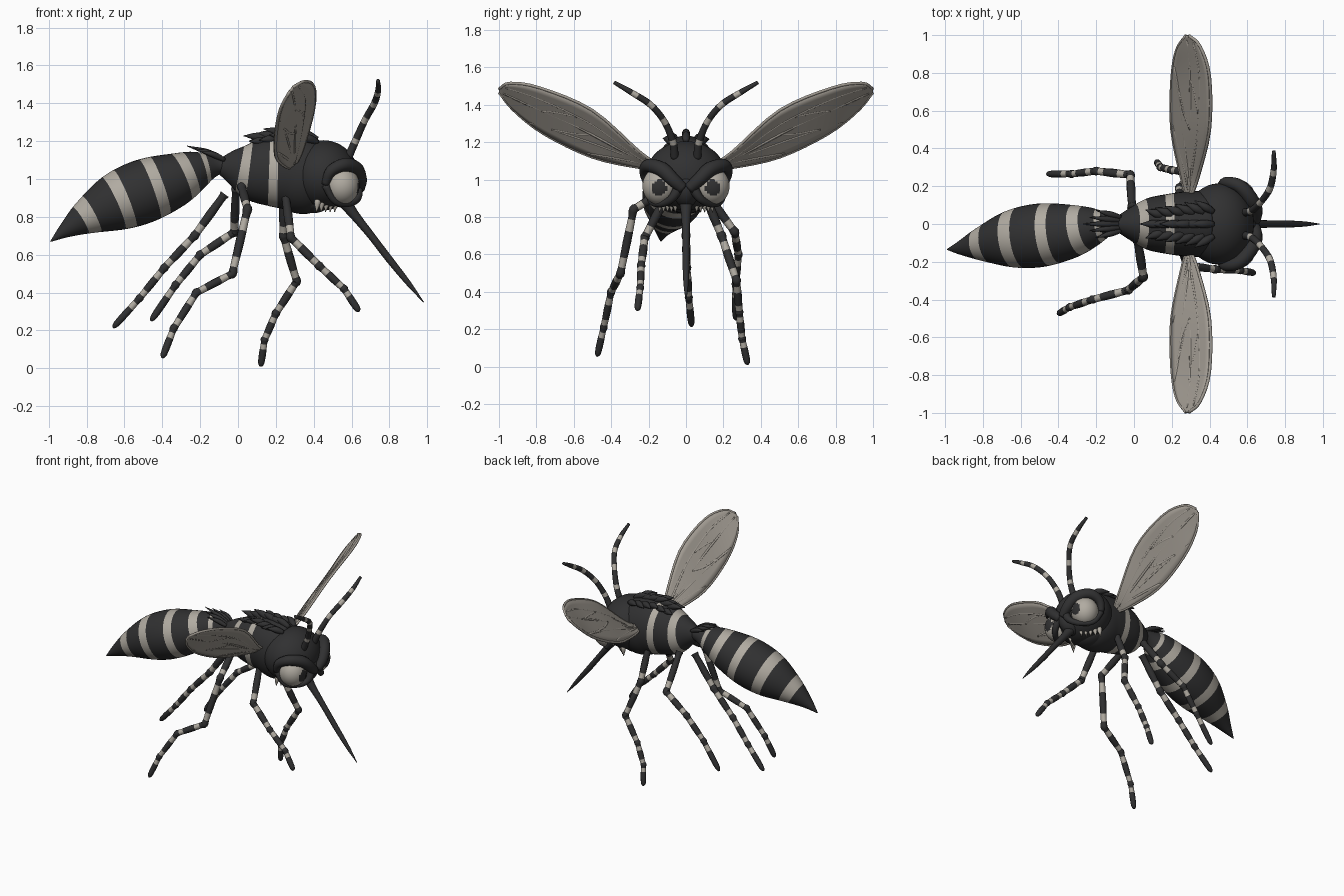
import bpy, bmesh, math, random
from mathutils import Vector

cube = bpy.data.objects.get("Cube")
if cube:
    bpy.data.objects.remove(cube, do_unlink=True)
random.seed(4)


def material(name, rgb):
    m = bpy.data.materials.new(name)
    m.use_nodes = True
    colour = (*rgb, 1)
    m.diffuse_color = colour
    bsdf = m.node_tree.nodes["Principled BSDF"]
    bsdf.inputs["Base Color"].default_value = colour
    bsdf.inputs["Roughness"].default_value = .8
    return m


DARK = material("charcoal", (.03, .03, .031))
PALE = material("pale stripe", (.44, .41, .36))
WING = material("wing grey", (.36, .33, .29))


def finish(bm, name, mats):
    bmesh.ops.recalc_face_normals(bm, faces=bm.faces)
    for f in bm.faces:
        f.smooth = True
    mesh = bpy.data.meshes.new(name)
    bm.to_mesh(mesh)
    bm.free()
    for m in mats:
        mesh.materials.append(m)
    ob = bpy.data.objects.new(name, mesh)
    bpy.context.collection.objects.link(ob)
    return ob


def spline(pts, t):
    """Smooth curve through pts; t counts control points."""
    i = min(int(t), len(pts) - 2)
    f = t - i
    b, c = Vector(pts[i]), Vector(pts[i + 1])
    a = Vector(pts[i - 1]) if i else b * 2 - c
    d = Vector(pts[i + 2]) if i + 2 < len(pts) else c * 2 - b
    return b + ((c - a) * f + (a * 2 - b * 5 + c * 4 - d) * f * f
                + (b * 3 - a - c * 3 + d) * f ** 3) / 2


def tube(name, pts, bands=(), sides=12, steps=5, width=1, mats=(DARK, PALE)):
    """Tapered tube through (x, y, z, radius) points with coloured bands."""
    end = len(pts) - 1
    ts = {i / steps for i in range(end * steps + 1)} | {t for b in bands for t in b}
    ts = sorted(ts)
    bm = bmesh.new()
    rings = []
    ref = Vector((0, 1, 0))
    for t in ts:
        p = spline(pts, t)
        c, r = p.to_3d(), max(p.w, .002)
        tan = (spline(pts, min(t + .05, end)) - spline(pts, max(t - .05, 0))).to_3d().normalized()
        ref = (ref - tan * ref.dot(tan)).normalized()
        up = tan.cross(ref)
        ring = []
        for k in range(sides):
            a = math.tau * k / sides
            ring.append(bm.verts.new(c + (ref * math.cos(a) * width + up * math.sin(a)) * r))
        rings.append(ring)
    for i in range(len(ts) - 1):
        mid = (ts[i] + ts[i + 1]) / 2
        pale = any(lo < mid < hi for lo, hi in bands)
        for k in range(sides):
            n = (k + 1) % sides
            f = bm.faces.new((rings[i][k], rings[i][n], rings[i + 1][n], rings[i + 1][k]))
            f.material_index = int(pale)
    bm.faces.new(rings[0])
    bm.faces.new(rings[-1])
    return finish(bm, name, mats)


def ball(name, centre, size, mats, patch=None):
    """Ellipsoid; faces turned towards patch take the second material."""
    bm = bmesh.new()
    bmesh.ops.create_uvsphere(bm, u_segments=40, v_segments=24, radius=1)
    if patch:
        aim = Vector(patch).normalized()
        for f in bm.faces:
            f.material_index = int(f.calc_center_median().normalized().dot(aim) > .9)
    for v in bm.verts:
        v.co = Vector(centre) + v.co * Vector(size)
    return finish(bm, name, mats)


def spike(name, base, tip, r, mats=(DARK,)):
    b, t = Vector(base), Vector(tip)
    mid = b.lerp(t, .45) + Vector((0, 0, .008))
    return tube(name, [(*b, r * .7), (*mid, r), (*t, .001)], sides=8, steps=4, mats=mats)


# Abdomen and thorax
tube("abdomen",
     [(-.05, 0, 1.07, .04), (-.12, 0, 1.07, .055), (-.22, -.015, 1.045, .105),
      (-.35, -.04, .99, .147), (-.5, -.06, .935, .168), (-.65, -.08, .875, .152),
      (-.8, -.105, .8, .095), (-.91, -.125, .73, .042), (-.99, -.135, .67, .002)],
     [(1.45, 1.7), (2.25, 2.65), (3.42, 3.78), (4.65, 5.05), (5.8, 6.25)], sides=36, steps=8)
tube("thorax",
     [(-.1, 0, 1.07, .04), (-.02, 0, 1.06, .1), (.07, 0, 1.045, .158),
      (.18, 0, 1.04, .185), (.28, 0, 1.035, .2), (.38, 0, 1.01, .198), (.48, 0, 1, .14)],
     [(1.35, 1.9), (2.85, 3.3)], sides=36, steps=8, width=.86)

# Head, snout, jaw and piercing beak
ball("head", (.45, 0, 1.02), (.185, .215, .185), [DARK])
ball("snout", (.55, 0, .95), (.1, .07, .1), [DARK])
ball("jaw", (.4, 0, .89), (.09, .11, .07), [DARK])
tube("beak", [(.53, 0, .93, .05), (.6, 0, .83, .028), (.7, 0, .705, .02),
              (.8, 0, .575, .019), (.9, 0, .45, .014), (.98, 0, .35, .002)])

for s, side in ((1, "left"), (-1, "right")):
    # Eyes under angry brows
    ball(side + "_eye", (.55, s * .14, .965), (.092, .093, .1), [PALE, DARK], (1, s * .05, -.1))
    tube(side + "_brow",
         [(.64, s * .015, .95, .03), (.645, s * .07, 1, .036), (.62, s * .13, 1.055, .04),
          (.56, s * .2, 1.075, .036), (.49, s * .22, 1.04, .03), (.46, s * .205, .97, .02)])
    tube(side + "_lower_lid",
         [(.63, s * .03, .97, .03), (.63, s * .075, .9, .022), (.58, s * .13, .87, .018),
          (.51, s * .185, .885, .018), (.46, s * .205, .97, .02)])
    # Teeth
    for k in range(5):
        x, y = .52 - k * .024, s * (.055 + k * .02)
        spike(side + "_tooth", (x, y, .9), (x - .01, y * 1.05, .825), .017, [PALE])
    # Antennae
    tube(side + "_antenna",
         [(.58, s * .06, 1.11, .022), (.62, s * .07, 1.2, .02), (.67, s * .115, 1.31, .018),
          (.72, s * .19, 1.4, .018), (.74, s * .29, 1.465, .016), (.74, s * .385, 1.52, .01)],
         [(.9, 1.15), (1.9, 2.2), (2.85, 3.15), (3.7, 4)])

    # Wings: surface spanned between a leading and a trailing edge
    lead = [(.3, s * .14, 1.075), (.34, s * .25, 1.15), (.4, s * .5, 1.37),
            (.4, s * .78, 1.49), (.35, s * .94, 1.515), (.29, s * .998, 1.485)]
    trail = [(.28, s * .14, 1.06), (.25, s * .25, 1.065), (.2, s * .5, 1.12),
             (.2, s * .76, 1.245), (.225, s * .92, 1.37), (.275, s * .998, 1.465)]

    def on_wing(t, v):
        return spline(lead, t).lerp(spline(trail, t), v)

    bm = bmesh.new()
    rows = [[bm.verts.new(on_wing(i / 6, j / 8)) for j in range(9)] for i in range(31)]
    for r, q in zip(rows, rows[1:]):
        for j in range(8):
            bm.faces.new((r[j], r[j + 1], q[j + 1], q[j]))
    wing = finish(bm, side + "_wing", [WING])
    solid = wing.modifiers.new("thickness", "SOLIDIFY")
    solid.thickness, solid.offset = .012, 0
    # Raised rim and veins
    veins = [[(t, 0) for t in range(6)], [(t, 1) for t in range(6)],
             [(0, .5), (1, .4), (2, .3), (3, .25), (4.3, .15)],
             [(0, .5), (1.3, .5), (2.3, .5), (3.3, .5), (4.6, .5)],
             [(.6, .5), (1.6, .65), (2.5, .75), (3.4, .95)],
             [(.3, .5), (1.2, .75), (2.1, .95)],
             [(2.3, .3), (2.7, .4), (3, .5)], [(2, .5), (2.3, .65), (2.8, .8)]]
    for path in veins:
        tube(side + "_wing_vein", [(*on_wing(t, v), .0085) for t, v in path],
             sides=6, steps=4, mats=[WING])

# Legs: thigh, shin and foot paths
legs = {
    "left_front_leg": [(.24, .1, .92), (.24, .19, .7), (.31, .27, .46), (.2, .285, .29),
                       (.14, .3, .15), (.12, .33, .01)],
    "right_front_leg": [(.25, -.1, .92), (.28, -.22, .69), (.43, -.24, .54),
                        (.56, -.245, .42), (.64, -.26, .3)],
    "left_middle_leg": [(-.01, .09, .95), (-.02, .26, .72), (-.2, .28, .6),
                        (-.33, .265, .44), (-.46, .265, .25)],
    "right_middle_leg": [(.02, -.09, .96), (.05, -.28, .84), (-.03, -.35, .5),
                         (-.22, -.4, .4), (-.34, -.44, .21), (-.4, -.475, .055)],
    "right_rear_leg": [(-.07, 0, .92), (-.23, 0, .7), (-.39, .005, .53),
                       (-.52, .015, .37), (-.66, .03, .215)],
}
for name, path in legs.items():
    fine = []
    for a, b in zip(path, path[1:]):      # keep the segments straight between joints
        a, b = Vector(a), Vector(b)
        fine += [a, a.lerp(b, .12), a.lerp(b, .5), a.lerp(b, .88)]
    fine.append(Vector(path[-1]))
    n = len(fine) - 1
    bulge = (.027, .022, .025, .022)
    pts = [(*p, bulge[i % 4] * (1 - .25 * i / n)) for i, p in enumerate(fine)]
    pts[-1] = (*fine[-1], .006)
    bands = [(k * 4 + lo, k * 4 + lo + .5) for k in range(len(path) - 1) for lo in (1.1, 2.6)]
    tube(name, pts, bands[1:-1], sides=10, steps=3)

# Bristles on the back and over the waist
for row in range(6):
    x = .16 + row * .052
    for k in (-1, 0, 1):
        lift = random.uniform(.02, .05) - abs(k) * .02
        y = k * (.04 + .005 * row)
        top = 1.205 + .018 * math.sin(row * .6) - abs(k) * .015
        spike("back_bristle", (x, y, top), (x - .13 + abs(k) * .03, y * 1.9, top + lift), .022)
for k in (-2, -1, 0, 1, 2):
    spike("waist_bristle", (-.07, k * .018, 1.1),
          (-.27 + abs(k) * .035, k * .036, 1.175 - abs(k) * .015), .016)
